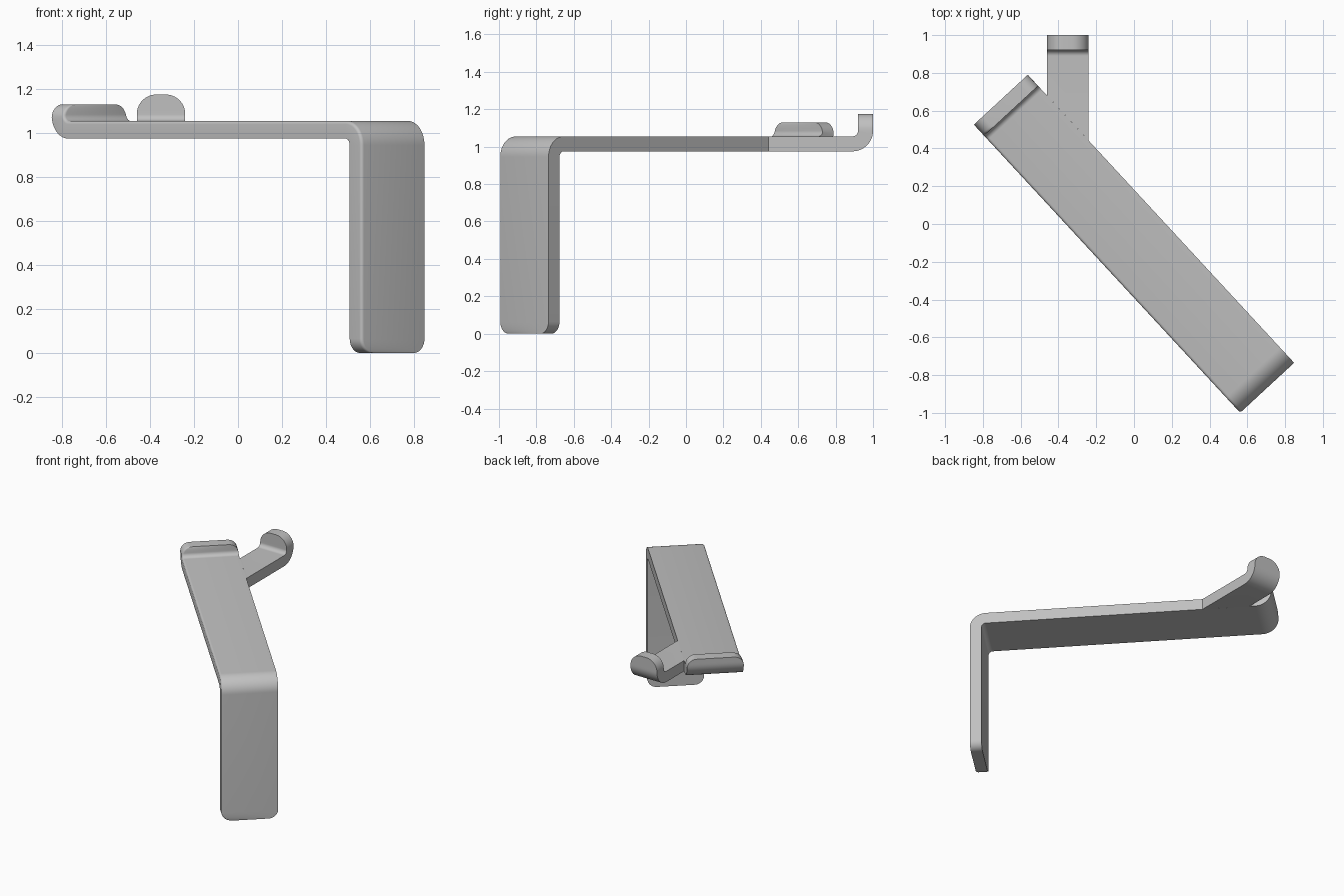
import bpy, bmesh
from math import sin, cos, pi, sqrt, radians
from mathutils import Vector

if "Cube" in bpy.data.objects:
    bpy.data.objects.remove(bpy.data.objects["Cube"])

THICK = 0.08
BEND = 0.07          # centre-line bend radius
MID_Z = 1.015        # centre height of the horizontal strap

grey = bpy.data.materials.new("plain grey")
grey.use_nodes = True
colour = (0.53, 0.53, 0.53, 1)
grey.diffuse_color = colour
grey.node_tree.nodes["Principled BSDF"].inputs["Base Color"].default_value = colour


def trace(start, heading, steps):
    """Walk a path in (along, up); gives positions with headings."""
    pos, rows = Vector(start), [(Vector(start), heading)]
    for kind, amount, count in steps:
        base = pos.copy()
        for i in range(1, count + 1):
            t = i / count
            if kind == "turn":
                side = 1 if amount > 0 else -1
                centre = base + side * BEND * Vector((-sin(heading), cos(heading)))
                h = heading + amount * t
                pos = centre + side * BEND * Vector((sin(h), -cos(h)))
                rows.append((pos, h))
            else:
                # sample densely towards the rounded tips
                f = {"line": t, "from_tip": t * t, "to_tip": 1 - (1 - t) ** 2}[kind]
                pos = base + amount * f * Vector((cos(heading), sin(heading)))
                rows.append((pos, heading))
        if kind == "turn":
            heading += amount
    return rows


def bent_strip(name, origin, along, width, rows, tips, edge=0.0, cut=None):
    """Sweep a flat bar; tips are (height, direction, corner radius)."""
    along = Vector(along).normalized()
    across = Vector((-along.y, along.x, 0))
    bm = bmesh.new()
    half = THICK / 2
    # cross-section as (side, inset, offset), softened on one upper edge
    section = [(1, 0, -half), (-1, 0, -half)]
    if edge:
        for i in range(4):
            a = pi / 2 * i / 3
            section.append((-1, edge * (1 - cos(a)), half - edge * (1 - sin(a))))
    else:
        section.append((-1, 0, half))
    section.append((1, 0, half))
    rings = []
    for pos, h in rows:
        ring = []
        for side, inset, off in section:
            p = pos + off * Vector((-sin(h), cos(h)))
            w = width / 2
            for height, direction, r in tips:
                d = max(0, (height - p.y) * direction)
                if d < r:
                    w -= r - sqrt(max(0, r * r - (r - d) ** 2))
            co = Vector(origin) + along * p.x + across * side * (w - inset)
            ring.append(bm.verts.new((co.x, co.y, p.y)))
        rings.append(ring)
    n = len(section)
    for a, b in zip(rings, rings[1:]):
        for i in range(n):
            j = (i + 1) % n
            bm.faces.new((a[i], a[j], b[j], b[i]))
    bm.faces.new(rings[0])
    bm.faces.new(rings[-1])
    if cut:
        bmesh.ops.bisect_plane(bm, geom=bm.verts[:] + bm.edges[:] + bm.faces[:],
                               plane_co=cut[0], plane_no=cut[1], clear_inner=True)
    bmesh.ops.recalc_face_normals(bm, faces=bm.faces[:])
    mesh = bpy.data.meshes.new(name)
    bm.to_mesh(mesh)
    bm.free()
    mesh.materials.append(grey)
    obj = bpy.data.objects.new(name, mesh)
    bpy.context.collection.objects.link(obj)
    bpy.ops.object.select_all(action="DESELECT")
    obj.select_set(True)
    bpy.context.view_layer.objects.active = obj
    bpy.ops.object.shade_smooth_by_angle(angle=radians(40))
    return obj


# Main strap: raised lip, long diagonal bar and downward leg
lip_top, leg_round = 1.13, 0.065
strap_dir = (1.41, -1.525, 0)
strap_rows = trace((THICK / 2, lip_top), -pi / 2, [
    ("from_tip", lip_top - MID_Z - BEND, 8),
    ("turn", pi / 2, 14),
    ("line", 1.857, 1),
    ("turn", -pi / 2, 14),
    ("line", MID_Z - BEND - leg_round, 1),
    ("to_tip", leg_round, 10)])
bent_strip("strap_and_leg", (-0.705, 0.658, 0), strap_dir, 0.389, strap_rows,
           [(lip_top, 1, 0.065), (0, -1, leg_round)], edge=0.014)

# Side prong with its own rounded lip, trimmed flush to the strap edge
prong_top = 1.175
prong_rows = trace((THICK / 2, prong_top), -pi / 2, [
    ("from_tip", prong_top - MID_Z - BEND, 12),
    ("turn", pi / 2, 14),
    ("line", 0.7, 1)])
bent_strip("side_prong", (-0.35, 1.0, 0), (0, -1, 0), 0.22, prong_rows,
           [(prong_top, 1, 0.088)],
           cut=((-0.562, 0.79, 0), (0.734, 0.679, 0)))
